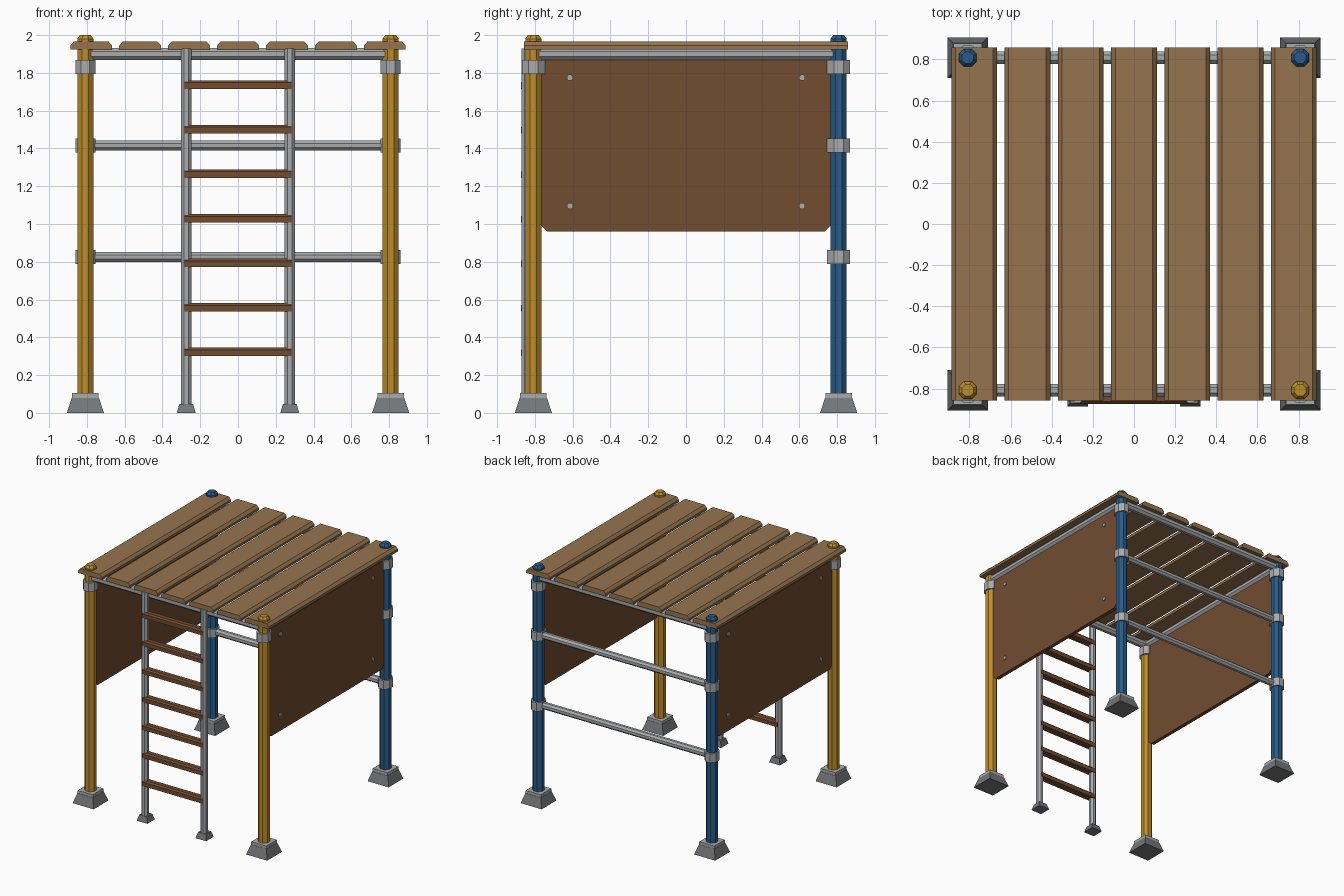
import bpy, math
from mathutils import Matrix, Vector

cube = bpy.data.objects.get("Cube")
if cube:
    bpy.data.objects.remove(cube, do_unlink=True)


def material(name, r, g, b):
    lin = [((c / 255 + 0.055) / 1.055) ** 2.4 for c in (r, g, b)] + [1]
    m = bpy.data.materials.new(name)
    m.use_nodes = True
    m.diffuse_color = lin
    m.node_tree.nodes["Principled BSDF"].inputs["Base Color"].default_value = lin
    return m


PLANK = material("light wood", 150, 116, 78)
BOARD = material("dark wood", 114, 76, 48)
YELLOW = material("yellow paint", 190, 141, 42)
BLUE = material("blue paint", 40, 92, 136)
STEEL = material("galvanised steel", 168, 171, 174)
CONCRETE = material("grey concrete", 116, 119, 123)


def loft(name, rings, mat):
    """Closed solid through rings of points that share one vertex count."""
    n = len(rings[0])
    faces = [tuple(reversed(range(n)))]
    for k in range(len(rings) - 1):
        a, b = k * n, (k + 1) * n
        faces += [(a + i, a + (i + 1) % n, b + (i + 1) % n, b + i) for i in range(n)]
    faces.append(tuple(range((len(rings) - 1) * n, len(rings) * n)))
    me = bpy.data.meshes.new(name)
    me.from_pydata([p for r in rings for p in r], [], faces)
    me.materials.append(mat)
    ob = bpy.data.objects.new(name, me)
    bpy.context.collection.objects.link(ob)
    return ob


def octagon(r, z, sx=1, sy=1):
    """Octagon ring with flats facing the axes; r is the distance to a flat."""
    R = r / math.cos(math.pi / 8)
    return [(R * sx * math.cos((i + 0.5) * math.pi / 4),
             R * sy * math.sin((i + 0.5) * math.pi / 4), z) for i in range(8)]


def square(h, z):
    return [(-h, -h, z), (h, -h, z), (h, h, z), (-h, h, z)]


def tube(name, start, end, r, mat):
    a, d = Vector(start), Vector(end) - Vector(start)
    ob = loft(name, [octagon(r, 0), octagon(r, d.length)], mat)
    ob.data.transform(Matrix.Translation(a) @ d.to_track_quat('Z', 'Y').to_matrix().to_4x4())
    return ob


def profile(name, points, axis, lo, hi, mat):
    """Extrude an outline along x (points are y, z) or y (points are x, z)."""
    if axis == 'x':
        return loft(name, [[(v, p, q) for p, q in points] for v in (lo, hi)], mat)
    return loft(name, [[(p, v, q) for p, q in points] for v in (hi, lo)], mat)


def footing(name, x, y, rings, mat):
    ob = loft(name, [square(h, z) for h, z in rings], mat)
    ob.location = (x, y, 0)


P = 0.808
TOP = 1.9
BARS = (1.415, 0.825)

# Corner posts, caps, footings and collars
for sx, side in ((1, "left"), (-1, "right")):
    for sy, end in ((-1, "front"), (1, "back")):
        x, y = sx * P, sy * P
        tag = end + "_" + side
        paint = YELLOW if sy < 0 else BLUE
        post = loft(tag + "_post", [octagon(0.043, 0.08), octagon(0.043, 1.955),
                                    octagon(0.043, 1.98), octagon(0.028, 2.0)], paint)
        post.location = (x, y, 0)
        footing(tag + "_footing", x, y, [(0.098, 0), (0.072, 0.08)], CONCRETE)
        footing(tag + "_base_plate", x, y, [(0.07, 0.08), (0.07, 0.104)], STEEL)
        for z in [1.832] + (list(BARS) if sy > 0 else []):
            collar = loft(tag + "_collar", [octagon(0.053, -0.037, 1, 1.14),
                                            octagon(0.053, 0.037, 1, 1.14)], STEEL)
            collar.location = (x, y, z)

# Top frame bars
for s, side, end in ((1, "left", "back"), (-1, "right", "front")):
    tube(end + "_top_bar", (-P, s * P, TOP), (P, s * P, TOP), 0.031, STEEL)
    tube(side + "_top_bar", (s * P, -P, TOP), (s * P, P, TOP), 0.031, STEEL)

# Back guard bars
for z in BARS:
    tube("back_guard_bar", (-P, P, z), (P, P, z), 0.027, STEEL)

# Roof planks with chamfered upper edges
for i in range(-3, 4):
    w = 0.111
    outline = [(-w, 1.925), (w, 1.925), (w, 1.945), (w - 0.02, 1.967),
               (-w + 0.02, 1.967), (-w, 1.945)]
    plank = profile("roof_plank", outline, 'y', -0.858, 0.858, PLANK)
    plank.location.x = i * 0.259

# Side panels with clipped lower corners, and their bolts
for s, side in ((1, "left"), (-1, "right")):
    h, low, c = 0.77, 0.96, 0.035
    outline = [(-h, low + c), (-h + c, low), (h - c, low), (h, low + c),
               (h, 1.868), (-h, 1.868)]
    profile(side + "_panel", outline, 'x', s * P - 0.016, s * P + 0.016, BOARD)
    for y in (-0.615, 0.615):
        for z in (1.775, 1.095):
            tube(side + "_panel_bolt", (s * (P + 0.01), y, z),
                 (s * (P + 0.024), y, z), 0.016, STEEL)

# Ladder rails and feet
LY = -0.843
for s, side in ((1, "left"), (-1, "right")):
    tube(side + "_ladder_rail", (s * 0.274, LY, 0.03), (s * 0.274, LY, 1.93), 0.027, STEEL)
    footing(side + "_ladder_foot", s * 0.274, LY + 0.007, [(0.05, 0), (0.036, 0.048)], CONCRETE)

# Ladder rungs
for i in range(7):
    z = 0.3 + i * 0.236
    f, b = LY - 0.031, LY + 0.031
    outline = [(f, z), (b, z), (b, z + 0.033), (b - 0.012, z + 0.045),
               (f + 0.012, z + 0.045), (f, z + 0.033)]
    profile("ladder_rung", outline, 'x', -0.284, 0.284, BOARD)
